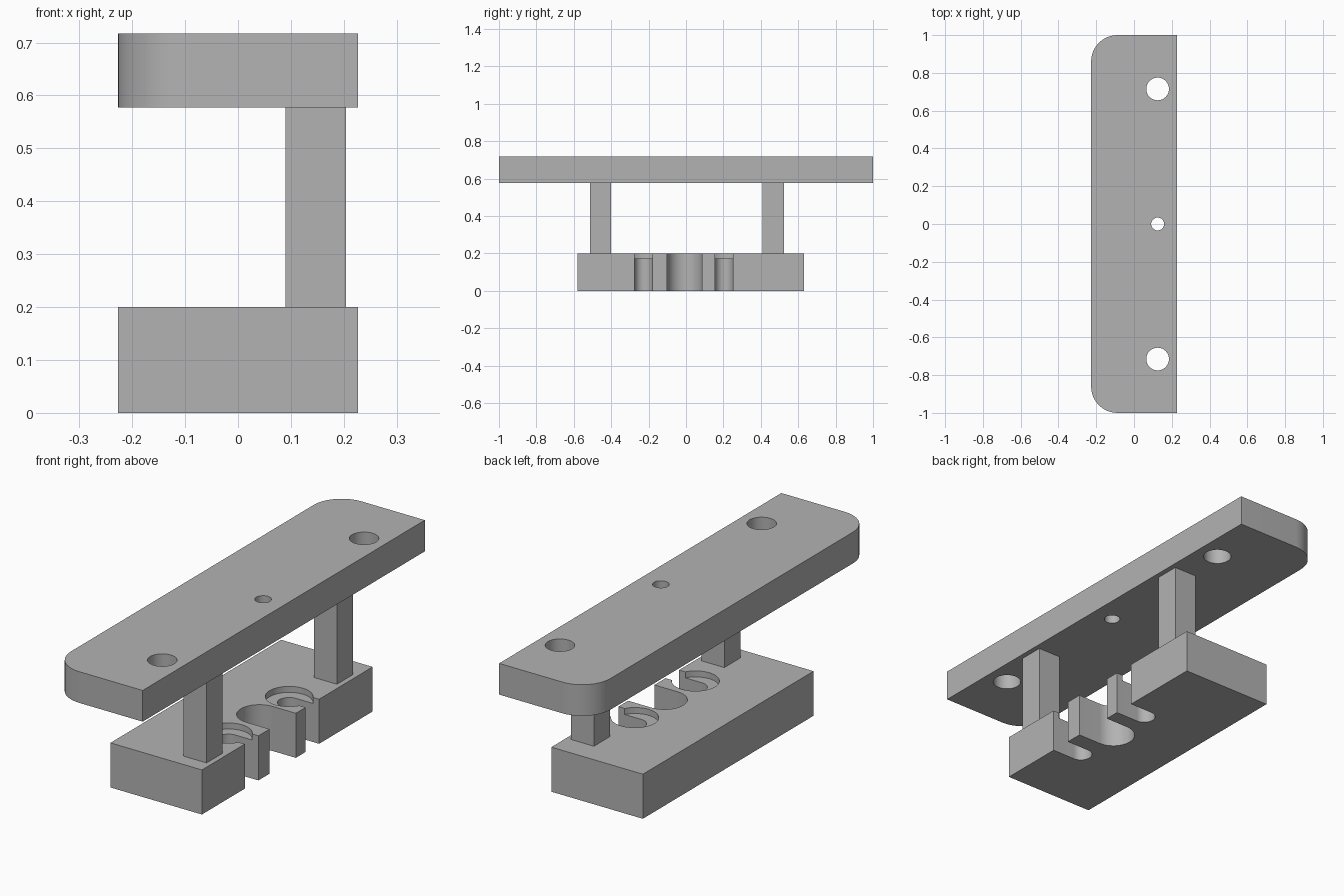
import bpy, bmesh, math

if "Cube" in bpy.data.objects:
    bpy.data.objects.remove(bpy.data.objects["Cube"])

grey = bpy.data.materials.new("plain_grey")
grey.use_nodes = True
colour = (0.45, 0.45, 0.45, 1)
grey.diffuse_color = colour
grey.node_tree.nodes["Principled BSDF"].inputs["Base Color"].default_value = colour


def arc(cx, cy, r, start, end, steps):
    """Points along an arc, angles in degrees."""
    angles = [math.radians(start + (end - start) * i / steps) for i in range(steps + 1)]
    return [(cx + r * math.cos(a), cy + r * math.sin(a)) for a in angles]


def prism(name, outline, z0, z1):
    """Extrude a counter-clockwise outline from z0 to z1."""
    bm = bmesh.new()
    face = bm.faces.new([bm.verts.new((x, y, z0)) for x, y in outline])
    top = bmesh.ops.extrude_face_region(bm, geom=[face])["geom"]
    verts = [v for v in top if isinstance(v, bmesh.types.BMVert)]
    bmesh.ops.translate(bm, verts=verts, vec=(0, 0, z1 - z0))
    bmesh.ops.recalc_face_normals(bm, faces=bm.faces)
    mesh = bpy.data.meshes.new(name)
    bm.to_mesh(mesh)
    bm.free()
    mesh.materials.append(grey)
    obj = bpy.data.objects.new(name, mesh)
    bpy.context.collection.objects.link(obj)
    return obj


def box(name, x0, x1, y0, y1, z0, z1):
    return prism(name, [(x0, y0), (x1, y0), (x1, y1), (x0, y1)], z0, z1)


def circle(x, y, r):
    return arc(x, y, r, 0, 360, 48)[:-1]


def activate(obj):
    bpy.ops.object.select_all(action="DESELECT")
    obj.select_set(True)
    bpy.context.view_layer.objects.active = obj


def cut(obj, outline, z0, z1):
    """Subtract a prism from obj."""
    cutter = prism("cutter", outline, z0, z1)
    cutter.hide_render = True
    mod = obj.modifiers.new("cut", "BOOLEAN")
    mod.operation, mod.solver, mod.object = "DIFFERENCE", "EXACT", cutter
    activate(obj)
    bpy.ops.object.modifier_apply(modifier=mod.name)
    bpy.data.objects.remove(cutter)


def smooth(obj):
    activate(obj)
    bpy.ops.object.shade_smooth_by_angle(angle=math.radians(30))


HALF = 0.227            # half width of plate and base
BASE_TOP, PLATE_BOTTOM, PLATE_TOP = 0.2, 0.577, 0.717

# Top plate, rounded on the -x corners
R = 0.14
outline = [(HALF, -1), (HALF, 1)]
outline += arc(R - HALF, 1 - R, R, 90, 180, 12)
outline += arc(R - HALF, R - 1, R, 180, 270, 12)
plate = prism("top_plate", outline, PLATE_BOTTOM, PLATE_TOP)

# Plate holes: two large, one small
for y, r in ((-0.715, 0.06), (0, 0.034), (0.715, 0.06)):
    cut(plate, circle(0.125, y, r), 0.5, 0.8)
smooth(plate)

# Base block
base = box("base_block", -HALF, HALF, -0.58, 0.63, 0, BASE_TOP)

# Round-ended slots open on the +x side; outer two have counterbores
SLOT_X = 0.112
for y, r, bore in ((-0.2275, 0.048, 0.097), (-0.0075, 0.093, 0), (0.2025, 0.048, 0.097)):
    cut(base, arc(SLOT_X, y, r, 90, 270, 24) + [(0.3, y - r), (0.3, y + r)], -0.1, 0.3)
    if bore:
        cut(base, circle(SLOT_X, y, bore), 0.173, 0.3)
smooth(base)

# Square posts joining base and plate
for name, y in (("front_post", -0.457), ("back_post", 0.467)):
    box(name, 0.09, 0.204, y - 0.057, y + 0.057, BASE_TOP, PLATE_BOTTOM)
